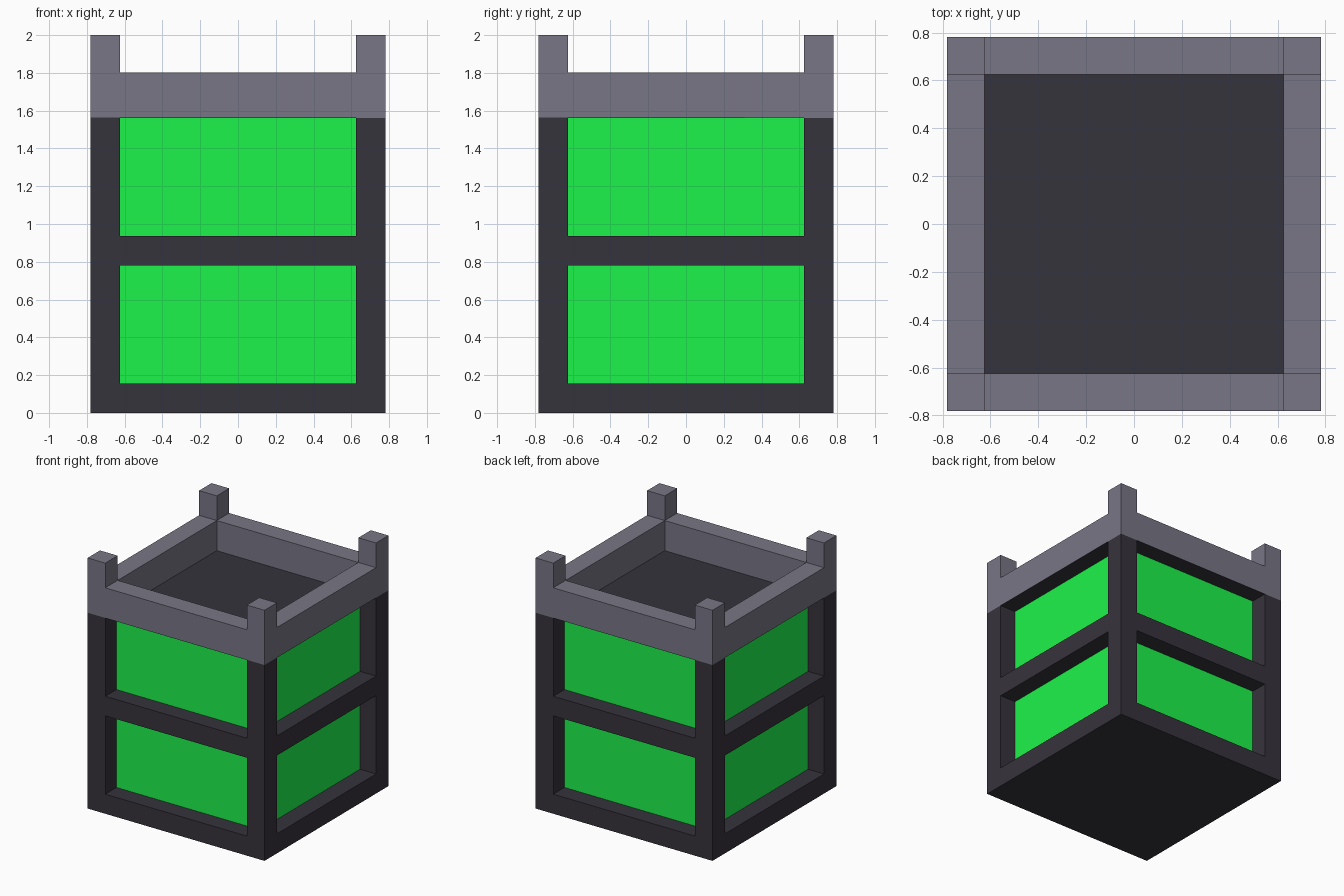
import bpy, bmesh
from math import pi
from mathutils import Matrix, Vector

if "Cube" in bpy.data.objects:
    bpy.data.objects.remove(bpy.data.objects["Cube"])

W, P = 0.78125, 0.625      # outer half width, inner edge of the corner posts
RECESS = 0.64              # panel plane
SHOULDER, RIM = 1.5625, 1.803
TOP = 2.0


def material(name, rgb):
    m = bpy.data.materials.new(name)
    m.diffuse_color = (*rgb, 1)
    m.use_nodes = True
    m.node_tree.nodes["Principled BSDF"].inputs["Base Color"].default_value = m.diffuse_color
    return m


def boxes(name, specs, mat=None, turns=1, cutter=False):
    """Boxes given as (low corner, high corner), repeated by quarter turns."""
    bm = bmesh.new()
    for k in range(turns):
        rot = Matrix.Rotation(k * pi / 2, 4, 'Z')
        for lo, hi in specs:
            lo, hi = Vector(lo), Vector(hi)
            m = rot @ Matrix.Translation((lo + hi) / 2) @ Matrix.Diagonal((*(hi - lo), 1))
            bmesh.ops.create_cube(bm, size=1, matrix=m)
    me = bpy.data.meshes.new(name)
    bm.to_mesh(me)
    bm.free()
    ob = bpy.data.objects.new(name, me)
    bpy.context.collection.objects.link(ob)
    if mat:
        me.materials.append(mat)
    if cutter:
        ob.hide_render = True
        ob.display_type = 'WIRE'
    return ob


def cut(ob, tool):
    mod = ob.modifiers.new(tool.name, 'BOOLEAN')
    mod.operation = 'DIFFERENCE'
    mod.solver = 'EXACT'
    mod.object = tool


dark = material("dark_frame", (0.037, 0.033, 0.045))
light = material("light_rim", (0.19, 0.18, 0.235))
green = material("green_panel", (0.0123, 0.9, 0.07))

# Dark body with two recessed openings on every side
openings = [(0.15625, 0.78125), (0.9375, 1.5615)]
body = boxes("body_frame", [((-W, -W, 0), (W, W, SHOULDER))], dark)
cut(body, boxes("opening_cutter",
                [((-P, -1, a), (P, -RECESS + 0.01, b)) for a, b in openings],
                dark, turns=4, cutter=True))

# Green panels at the back of the openings
boxes("green_panels",
      [((-P, -RECESS, a), (P, -RECESS + 0.01, b)) for a, b in openings],
      green, turns=4)

# Light rim rails between four taller corner posts
boxes("rim_rails", [((-P, -W, SHOULDER), (P, -P, RIM))], light, turns=4)
boxes("corner_posts", [((-W, -W, SHOULDER), (-P, -P, TOP))], light, turns=4)
